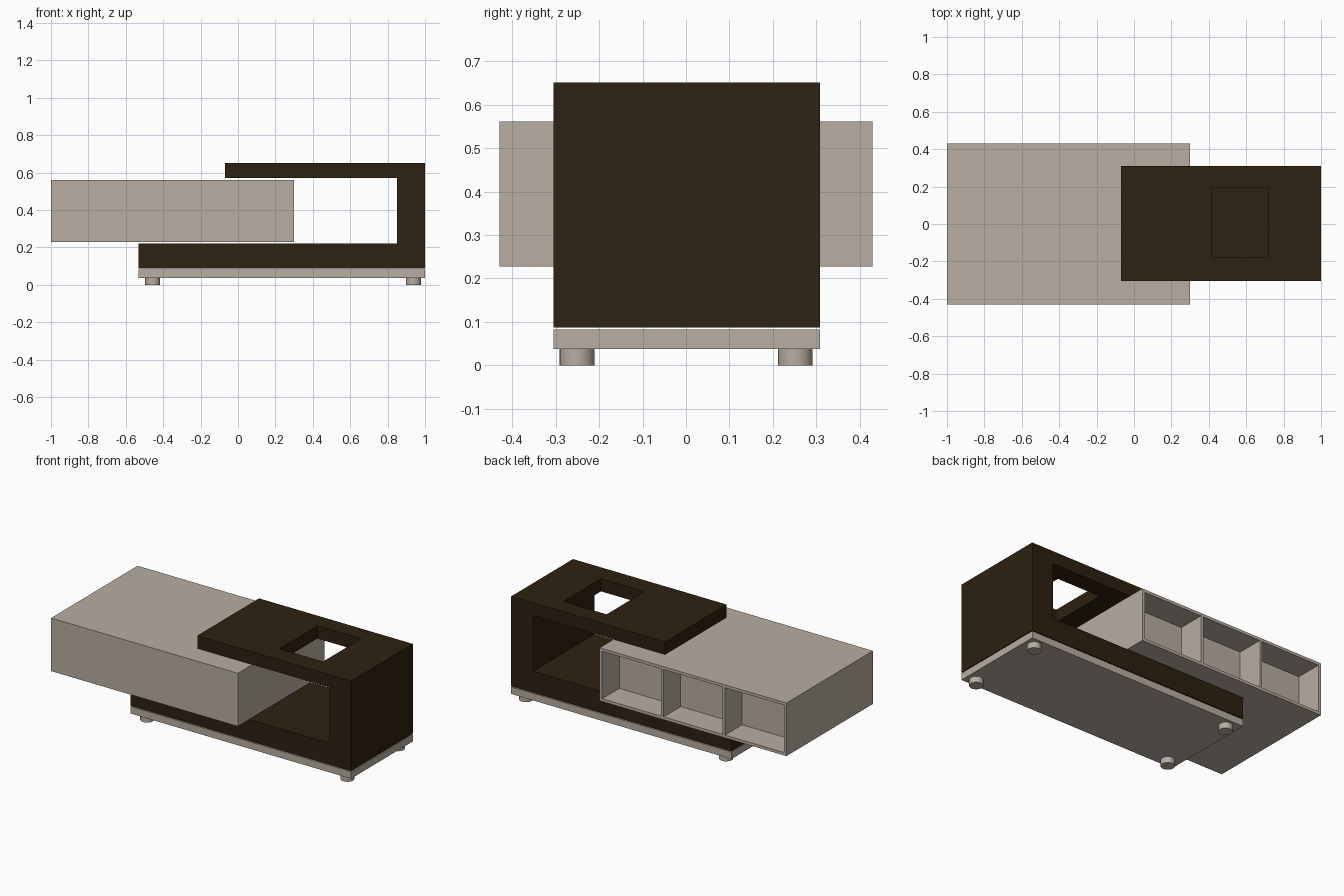
import bpy, bmesh

if "Cube" in bpy.data.objects:
    bpy.data.objects.remove(bpy.data.objects["Cube"])


def material(name, rgb):
    m = bpy.data.materials.new(name)
    m.diffuse_color = (*rgb, 1)
    m.use_nodes = True
    m.node_tree.nodes["Principled BSDF"].inputs["Base Color"].default_value = m.diffuse_color
    return m


DARK = material("dark brown wood", (0.027, 0.015, 0.0055))
LIGHT = material("warm grey lacquer", (0.479, 0.423, 0.361))


def prism(name, profile, y0, y1, mat):
    """Extrude an (x, z) outline from y0 to y1."""
    bm = bmesh.new()
    face = bm.faces.new([bm.verts.new((x, y0, z)) for x, z in profile])
    new = bmesh.ops.extrude_face_region(bm, geom=[face])["geom"]
    moved = [v for v in new if isinstance(v, bmesh.types.BMVert)]
    bmesh.ops.translate(bm, verts=moved, vec=(0, y1 - y0, 0))
    bmesh.ops.recalc_face_normals(bm, faces=bm.faces)
    mesh = bpy.data.meshes.new(name)
    bm.to_mesh(mesh)
    bm.free()
    mesh.materials.append(mat)
    obj = bpy.data.objects.new(name, mesh)
    bpy.context.collection.objects.link(obj)
    return obj


def box(name, x0, x1, y0, y1, z0, z1, mat):
    return prism(name, [(x0, z0), (x1, z0), (x1, z1), (x0, z1)], y0, y1, mat)


def cut(obj, *bounds):
    """Subtract a box from obj and remove the cutter."""
    cutter = box("cutter", *bounds, obj.data.materials[0])
    cutter.hide_render = True
    mod = obj.modifiers.new("cut", 'BOOLEAN')
    mod.operation, mod.solver, mod.object = 'DIFFERENCE', 'EXACT', cutter
    bpy.context.view_layer.objects.active = obj
    bpy.ops.object.modifier_apply(modifier=mod.name)
    bpy.data.objects.remove(cutter)


Y0, Y1 = -0.305, 0.309

# C-shaped dark body with a rectangular opening in its top
body = prism("body_frame", [(-0.533, 0.087), (1, 0.087), (1, 0.652), (-0.07, 0.652),
                            (-0.07, 0.572), (0.85, 0.572), (0.85, 0.221), (-0.533, 0.221)],
             Y0, Y1, DARK)
cut(body, 0.415, 0.718, -0.18, 0.196, 0.5, 0.75)

# Light plinth under the body
box("plinth", -0.533, 1, Y0, Y1, 0.038, 0.082, LIGHT)

# Sliding cabinet with three open compartments at the back
cabinet = box("sliding_cabinet", -1, 0.3, -0.43, 0.43, 0.228, 0.562, LIGHT)
wall, count = 0.018, 3
width = (1.3 - wall * (count + 1)) / count
for i in range(count):
    x = -1 + wall + i * (width + wall)
    cut(cabinet, x, x + width, 0.26, 0.5, 0.228 + wall, 0.562 - wall, )

# Round feet
for side, x in (("left", -0.456), ("right", 0.938)):
    for end, y in (("front", -0.251), ("back", 0.252)):
        bpy.ops.mesh.primitive_cylinder_add(vertices=32, radius=0.04, depth=0.038,
                                            location=(x, y, 0.019))
        foot = bpy.context.object
        foot.name = f"{end}_{side}_foot"
        foot.data.materials.append(LIGHT)
        bpy.ops.object.shade_smooth_by_angle()
